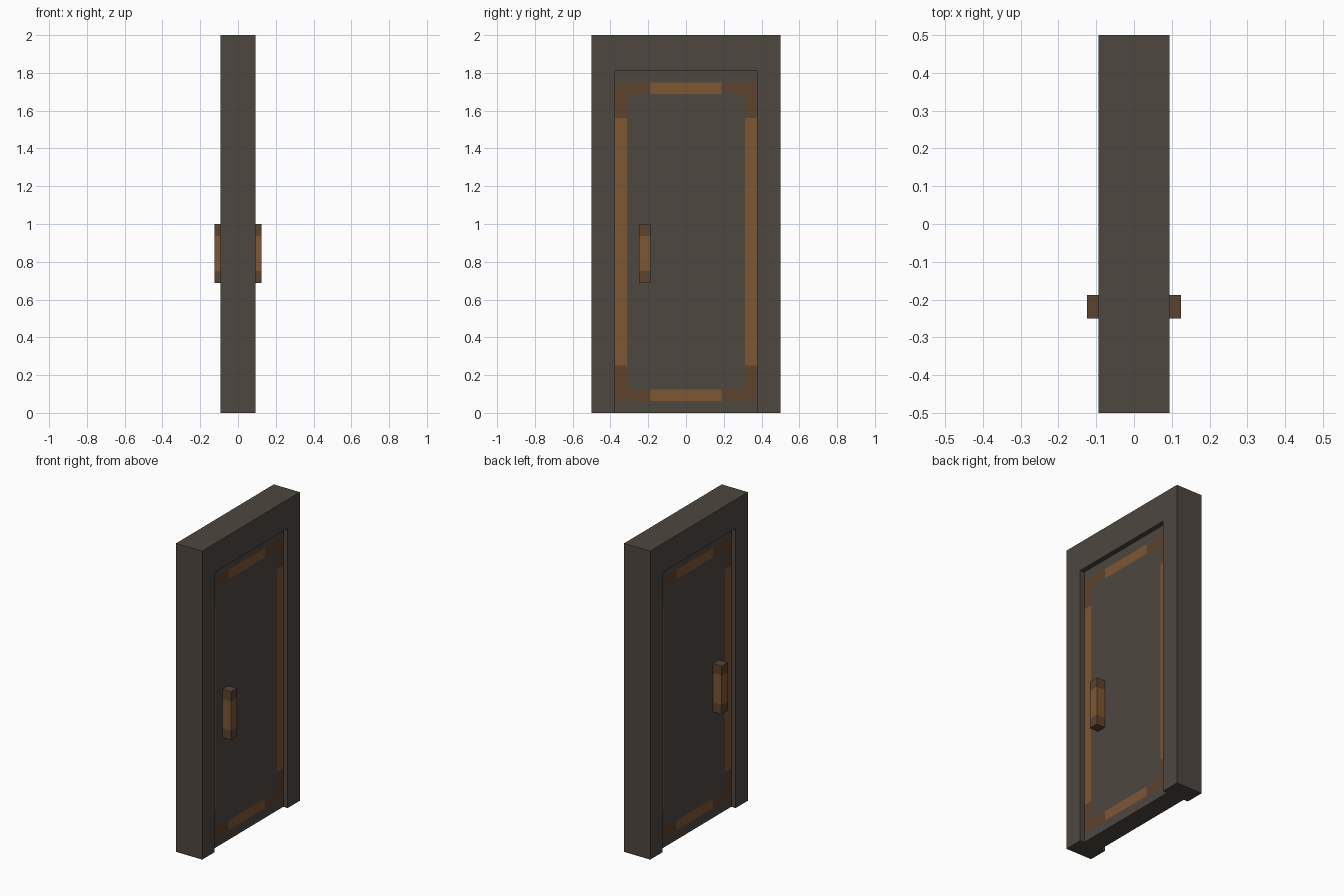
import bpy
import bmesh
from mathutils import Matrix, Vector

cube = bpy.data.objects.get("Cube")
if cube:
    bpy.data.objects.remove(cube, do_unlink=True)


def make_material(name, rgb):
    """Flat material from 8-bit sRGB values."""
    linear = [((c / 255 + 0.055) / 1.055) ** 2.4 for c in rgb] + [1.0]
    mat = bpy.data.materials.new(name)
    mat.use_nodes = True
    mat.diffuse_color = linear
    bsdf = mat.node_tree.nodes["Principled BSDF"]
    bsdf.inputs["Base Color"].default_value = linear
    bsdf.inputs["Roughness"].default_value = 0.9
    return mat


MATERIALS = [
    make_material("dark stone", (78, 71, 64)),
    make_material("light copper", (126, 87, 52)),
    make_material("dark copper", (93, 67, 46)),
]
STONE, LIGHT, DARK = range(3)


def finish(bm, name):
    bmesh.ops.recalc_face_normals(bm, faces=bm.faces)
    mesh = bpy.data.meshes.new(name)
    bm.to_mesh(mesh)
    bm.free()
    for mat in MATERIALS:
        mesh.materials.append(mat)
    obj = bpy.data.objects.new(name, mesh)
    bpy.context.collection.objects.link(obj)
    return obj


def box(low, high):
    low, high = Vector(low), Vector(high)
    bm = bmesh.new()
    bmesh.ops.create_cube(bm, size=1, matrix=Matrix.Translation((low + high) / 2)
                          @ Matrix.Diagonal((*(high - low), 1)))
    return bm


def slice_box(bm, axis, positions):
    """Cut the mesh across one axis at each position."""
    normal = Vector((0, 0, 0))
    normal[axis] = 1
    for p in positions:
        geom = bm.verts[:] + bm.edges[:] + bm.faces[:]
        bmesh.ops.bisect_plane(bm, geom=geom, plane_co=normal * p, plane_no=normal)


# Door surround: an upside-down U profile extruded through its thickness
HALF_OPEN, OPEN_TOP, HALF_DEPTH = 0.375, 1.8125, 0.09375
outline = [(-0.5, 0), (-0.5, 2), (0.5, 2), (0.5, 0),
           (HALF_OPEN, 0), (HALF_OPEN, OPEN_TOP),
           (-HALF_OPEN, OPEN_TOP), (-HALF_OPEN, 0)]
bm = bmesh.new()
face = bm.faces.new([bm.verts.new((-HALF_DEPTH, y, z)) for y, z in outline])
extruded = bmesh.ops.extrude_face_region(bm, geom=[face])["geom"]
bmesh.ops.translate(bm, vec=(2 * HALF_DEPTH, 0, 0),
                    verts=[v for v in extruded if isinstance(v, bmesh.types.BMVert)])
finish(bm, "door_frame")

# Recessed door panel with an inlaid border on both sides
PANEL = 0.0625
MID_Z = 0.90625
RAIL_OUT, RAIL_IN = 0.84375, 0.78125   # border rails, measured from MID_Z
STILE_IN = 0.3125                      # inner edge of the side borders
NOTCH = 0.0125                         # small fillet in each inner corner
LIGHT_Y, LIGHT_Z = 0.1875, 0.65625     # half lengths of the light strips

bm = box((-PANEL, -HALF_OPEN, 0), (PANEL, HALF_OPEN, OPEN_TOP))
for side in (-1, 1):
    slice_box(bm, 1, [side * c for c in (STILE_IN, STILE_IN - NOTCH, LIGHT_Y)])
    slice_box(bm, 2, [MID_Z + side * c for c in
                      (RAIL_OUT, RAIL_IN, RAIL_IN - NOTCH, LIGHT_Z)])
bm.normal_update()
for f in bm.faces:
    centre = f.calc_center_median()
    y, z = abs(centre.y), abs(centre.z - MID_Z)
    if abs(f.normal.x) < 0.5 or z > RAIL_OUT:
        continue
    if y > STILE_IN:
        f.material_index = LIGHT if z < LIGHT_Z else DARK
    elif z > RAIL_IN:
        f.material_index = LIGHT if y < LIGHT_Y else DARK
    elif y > STILE_IN - NOTCH and z > RAIL_IN - NOTCH:
        f.material_index = DARK
finish(bm, "door_panel")

# Pull handles, one on each side, with dark end bands
for side, name in ((1, "left_handle"), (-1, "right_handle")):
    x0, x1 = sorted((side * PANEL, side * 2 * PANEL))
    bm = box((x0, -0.25, 0.6875), (x1, -0.1875, 1.0))
    slice_box(bm, 2, (0.75, 0.9375))
    for f in bm.faces:
        f.material_index = LIGHT if 0.75 < f.calc_center_median().z < 0.9375 else DARK
    finish(bm, name)
